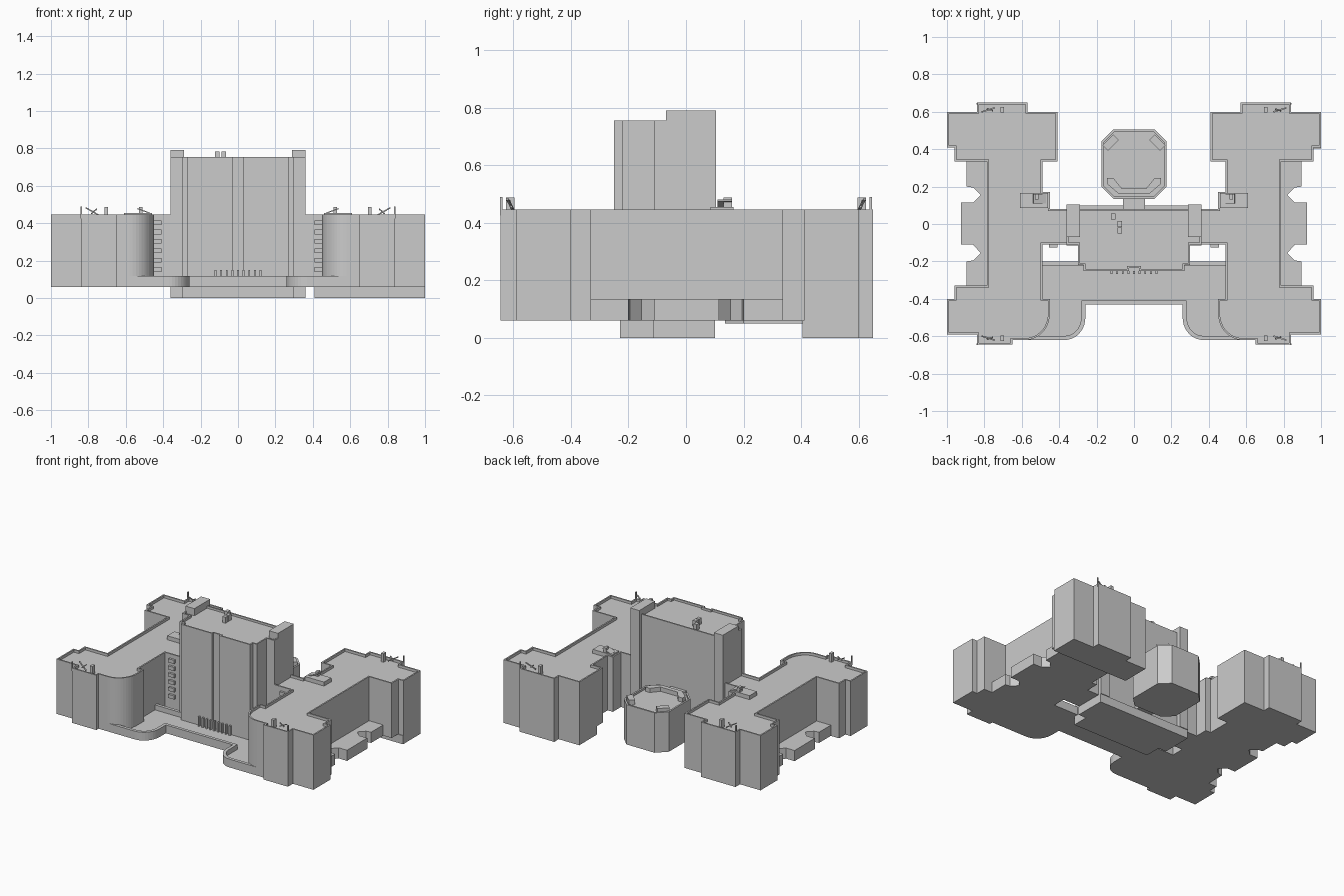
import bpy, bmesh, math
from mathutils import Matrix

if "Cube" in bpy.data.objects:
    bpy.data.objects.remove(bpy.data.objects["Cube"])


def prism(name, pts, z0, z1, rim=0.0, depth=0.0):
    """Extrude a plan outline; optionally sink the roof behind a parapet."""
    bm = bmesh.new()
    f = bm.faces.new([bm.verts.new((x, y, z0)) for x, y in pts])
    ext = bmesh.ops.extrude_face_region(bm, geom=[f])
    top_verts = [v for v in ext["geom"] if isinstance(v, bmesh.types.BMVert)]
    bmesh.ops.translate(bm, verts=top_verts, vec=(0, 0, z1 - z0))
    if not any(len(g.verts) == len(pts) and abs(g.calc_center_median().z - z0) < 1e-5 for g in bm.faces):
        bm.faces.new([v for v in bm.verts if abs(v.co.z - z0) < 1e-6])
    bmesh.ops.recalc_face_normals(bm, faces=bm.faces[:])
    if rim:
        top = [g for g in bm.faces if g.normal.z > 0.9]
        bmesh.ops.inset_region(bm, faces=top, thickness=rim, use_even_offset=True)
        sunk = bmesh.ops.extrude_discrete_faces(bm, faces=top)["faces"]
        verts = {v for g in sunk for v in g.verts}
        bmesh.ops.translate(bm, verts=list(verts), vec=(0, 0, -depth))
    me = bpy.data.meshes.new(name)
    bm.to_mesh(me)
    bm.free()
    ob = bpy.data.objects.new(name, me)
    bpy.context.collection.objects.link(ob)
    return ob


def box(name, x0, x1, y0, y1, z0, z1, rot=None):
    cx, cy, cz = (x0 + x1) / 2, (y0 + y1) / 2, (z0 + z1) / 2
    hx, hy, hz = (x1 - x0) / 2, (y1 - y0) / 2, (z1 - z0) / 2
    ob = prism(name, [(-hx, -hy), (hx, -hy), (hx, hy), (-hx, hy)], -hz, hz)
    ob.location = (cx, cy, cz)
    if rot:
        ob.rotation_euler = rot
    return ob


def mirrored(half):
    return half + [(-x, y) for x, y in reversed(half)]


def arc(cx, cy, rx, ry, a0, a1, n):
    return [(cx + rx * math.cos(math.radians(a0 + (a1 - a0) * i / n)),
             cy + ry * math.sin(math.radians(a0 + (a1 - a0) * i / n))) for i in range(n + 1)]


# H-shaped main block: both wings and the link between them
wing = [(.49, -.11), (.49, -.40), (.45, -.40)]
wing += arc(.58, -.48, .13, .14, 180, 270, 12)
wing += [(.65, -.62), (.65, -.645), (.84, -.645), (.84, -.59), (1, -.59), (1, -.40),
         (.96, -.40), (.96, -.33), (.785, -.33), (.785, .335), (.96, .335), (.96, .41),
         (1, .41), (1, .60), (.84, .60), (.84, .65), (.57, .65), (.57, .60), (.41, .60),
         (.41, .335), (.49, .335), (.49, .17), (.45, .17), (.45, .08)]
prism("main_block", mirrored(wing), .06, .445, .01, .018)

# Central tower and its basement
tower = [(.027, -.235), (.027, -.25), (.27, -.25), (.27, -.22), (.30, -.22), (.30, -.11),
         (.36, -.11), (.36, .08)]
prism("tower", mirrored(tower), .06, .755, .01, .015)
basement = [(.30, -.23), (.30, -.115), (.36, -.115), (.36, .10)]
prism("tower_basement", mirrored(basement), 0, .06)
box("rear_wing_basement", .41, 1, .405, .60, 0, .06)
box("rear_bay_basement", .57, .84, .60, .65, 0, .06)

# Front terrace with low parapet and curved arms
terrace = [(.26, -.43)] + arc(.37, -.50, .11, .12, 180, 270, 10)
terrace += [(.60, -.62), (.60, -.20)]
prism("front_terrace", mirrored(terrace), .06, .118, .022, .035)
for i in range(9):
    x = -.12 + .03 * i
    box("terrace_post", x - .005, x + .005, -.268, -.252, .08, .15)

# Rear octagonal hall with neck
hall = [(.11, .135), (.175, .20), (.175, .44), (.11, .505)]
prism("rear_hall", mirrored(hall), .05, .33, .012, .015)
box("hall_neck", -.06, .06, .07, .15, .06, .31)
prism("hall_roof_step", mirrored([(.08, .16), (.145, .215), (.145, .245), (.11, .245), (.065, .19)]),
      .31, .345)

for s in (-1, 1):
    def sbox(name, x0, x1, *rest, rot=None):
        return box(name, min(s * x0, s * x1), max(s * x0, s * x1), *rest, rot=rot)

    # Tower service shafts
    sbox("tower_shaft", .29, .36, -.07, .105, .06, .79)
    # Low side annex with angled notches
    annex = [(.78, -.33), (.895, -.33), (.895, -.20), (.86, -.195), (.82, -.155), (.86, -.11),
             (.925, -.11), (.925, .115), (.86, .115), (.82, .155), (.86, .195), (.895, .20),
             (.895, .335), (.78, .335)]
    prism("side_annex", [(s * x, y) for x, y in annex], .06, .135)
    # Stacked balconies beside the tower
    for k in range(6):
        z = .14 + k * .05
        sbox("balcony", .41, .455, -.125, -.10, z, z + .025)
    # Hall corner roof boxes
    sbox("hall_roof_box", .085, .165, .415, .455, .31, .35, rot=(0, 0, -s * math.pi / 4))
    # Stair head on the wing roof
    sbox("stair_head", .46, .61, .085, .165, .42, .455)
    sbox("roof_panel", .47, .54, .11, .16, .463, .469, rot=(0, -s * .35, 0))
    sbox("roof_unit", .51, .53, .13, .16, .45, .487)
    # Rooftop vents, masts and struts at both wing ends
    for e in (-1, 1):
        y = e * .61
        sbox("roof_vent", .695, .715, y - .015, y + .015, .425, .487)
        sbox("roof_mast", .835, .842, e * .642 - .004, e * .642 + .004, .425, .49)
        sbox("roof_strut", .74, .82, y - .004, y + .004, .46, .466, rot=(0, -s * .5, e * .3))
        sbox("roof_strut", .75, .79, y - .004, y + .004, .46, .466, rot=(0, s * .7, -e * .3))

# Tower roof vents
for x, y in ((-.11, .04), (-.075, 0), (-.075, -.035)):
    box("tower_vent", x - .012, x + .012, y - .015, y + .015, .735, .782)
